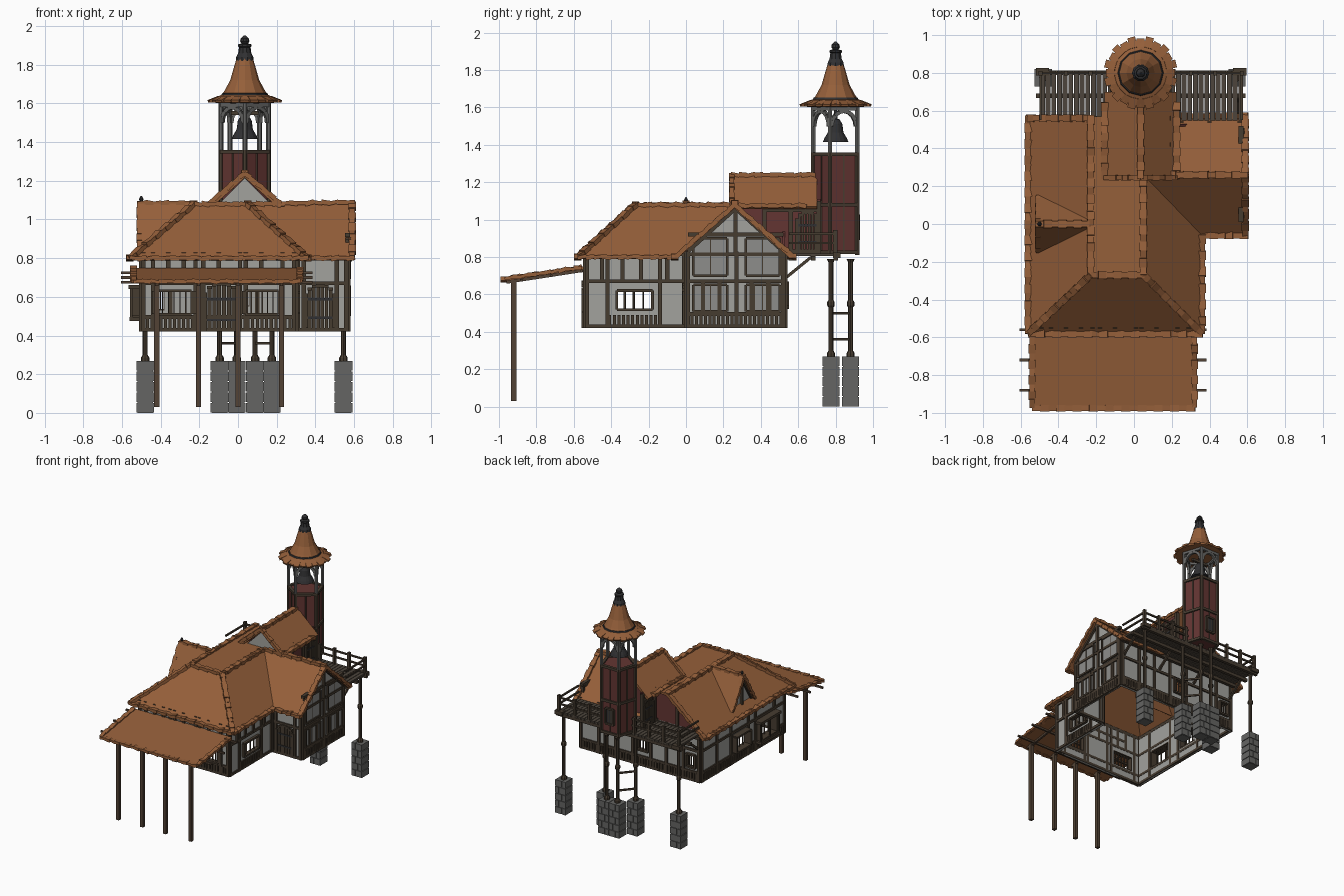
import bpy, bmesh, math, random
from mathutils import Vector, Matrix

if "Cube" in bpy.data.objects:
    bpy.data.objects.remove(bpy.data.objects["Cube"])
random.seed(4)

COL = {"roof tile": (.30, .115, .042), "plaster": (.36, .36, .34), "dark timber": (.062, .045, .030),
       "red boards": (.125, .036, .032), "pier stone": (.13, .13, .125), "iron": (.03, .03, .032),
       "deck wood": (.075, .060, .045), "window pane": (.27, .27, .26), "post wood": (.085, .055, .035)}
MATS = {}
for k, c in COL.items():
    MATS[k] = bpy.data.materials.new(k)
    MATS[k].diffuse_color = (*c, 1)
PARTS = {}

def P(name, mat):
    return PARTS.setdefault(name, (bmesh.new(), mat))[0]

def box(bm, x0, x1, y0, y1, z0, z1):
    m = Matrix.Translation(((x0+x1)/2, (y0+y1)/2, (z0+z1)/2)) @ Matrix.Diagonal((abs(x1-x0), abs(y1-y0), abs(z1-z0), 1))
    bmesh.ops.create_cube(bm, size=1, matrix=m)

def beam(bm, a, b, w, h):
    a, b = Vector(a), Vector(b)
    d = b - a
    m = Matrix.Translation((a+b)/2) @ d.to_track_quat('X', 'Z').to_matrix().to_4x4() @ Matrix.Diagonal((d.length, w, h, 1))
    bmesh.ops.create_cube(bm, size=1, matrix=m)

def slab(bm, pts, t):
    # flat plate with its top on pts (counter-clockwise from outside)
    pts = [Vector(p) for p in pts]
    n = (pts[1]-pts[0]).cross(pts[2]-pts[0]).normalized() * t
    top = [bm.verts.new(p) for p in pts]
    low = [bm.verts.new(p - n) for p in pts]
    bm.faces.new(top)
    bm.faces.new(low[::-1])
    for i in range(len(pts)):
        j = (i+1) % len(pts)
        bm.faces.new((top[i], low[i], low[j], top[j]))

def tiles(bm, a, b, w=.04, h=.025, step=.042):
    # row of uneven tiles along an eave, hip or ridge
    a, b = Vector(a), Vector(b)
    n = max(2, round((b-a).length/step))
    for i in range(n):
        s = Vector((0, 0, random.uniform(-.006, .006)))
        k = 1 if i % 2 else .8
        beam(bm, a.lerp(b, i/n)+s, a.lerp(b, (i+1.1)/n)-s, w*k, h*k)

def lathe(bm, prof, cx, cy, n, rot=0):
    rings = [[bm.verts.new((cx+r*math.cos(rot+math.tau*i/n), cy+r*math.sin(rot+math.tau*i/n), z)) for i in range(n)] for r, z in prof]
    for A, B in zip(rings, rings[1:]):
        for i in range(n):
            bm.faces.new((A[i], A[(i+1) % n], B[(i+1) % n], B[i]))
    bm.faces.new(rings[0][::-1])
    bm.faces.new(rings[-1])

# wall planes: axis, position, outward sign
def pbox(bm, W, u0, u1, z0, z1, o0, o1):
    ax, pos, s = W
    p, q = pos+s*o0, pos+s*o1
    box(bm, p, q, u0, u1, z0, z1) if ax == 'x' else box(bm, u0, u1, p, q, z0, z1)

def wall(W, u0, u1, z0, z1, holes=()):
    bm = P("plaster_walls", "plaster")
    us = sorted({u0, u1, *[h[0] for h in holes], *[h[1] for h in holes]})
    zs = sorted({z0, z1, *[h[2] for h in holes], *[h[3] for h in holes]})
    for a, b in zip(us, us[1:]):
        for c, d in zip(zs, zs[1:]):
            if not any(h[0] <= a < h[1] and h[2] <= c < h[3] for h in holes):
                pbox(bm, W, a, b, c, d, -.015, 0)

def frame(W, posts, rails, z0=.42, z1=.83):
    bm = P("timber_frame", "dark timber")
    for u in posts:
        pbox(bm, W, u-.011, u+.011, z0, z1, -.017, .012)
    for z in rails:
        pbox(bm, W, min(posts), max(posts), z-.01, z+.01, -.017, .010)

def slats(W, u0, u1, z0=.43, z1=.49):
    bm = P("lower_slats", "dark timber")
    n = round((u1-u0)/.024)
    for i in range(n):
        u = u0+(u1-u0)*(i+.5)/n
        pbox(bm, W, u-.008, u+.008, z0, z1, 0, .012)

def window(W, u0, u1, z0, z1, bars=3, pane=False, out=.014):
    bm = P("window_frames", "dark timber")
    for a, b, c, d in ((u0, u1, z0-.008, z0+.006), (u0, u1, z1-.006, z1+.008), (u0-.008, u0+.006, z0, z1), (u1-.006, u1+.008, z0, z1)):
        pbox(bm, W, a, b, c, d, -.015, out)
    for i in range(1, bars+1):
        u = u0+(u1-u0)*i/(bars+1)
        pbox(bm, W, u-.003, u+.003, z0, z1, -.004, .006)
    if pane:
        pbox(P("window_panes", "window pane"), W, u0, u1, z0, z1, 0, .004)

def door(W, u0, u1, z0, z1):
    bm = P("doors", "dark timber")
    c, r = (u0+u1)/2, (u1-u0)/2
    for i in range(6):    # planks stepped under an arched head
        u = u0+(u1-u0)*i/6
        t = (u+r/6-c)/r
        pbox(bm, W, u+.002, u+2*r/6-.002, z0, z1-r*.6*(1-math.sqrt(1-t*t)), 0, .010)
        pbox(bm, W, u, u+2*r/6, z1-r*.6*(1-math.sqrt(1-t*t)), z1+.016-r*.6*(1-math.sqrt(1-t*t)), 0, .018)
    for u in (u0-.008, u1+.008):
        pbox(bm, W, u-.009, u+.009, z0, z1-r*.5, 0, .018)
    for z in (.25, .7):
        pbox(P("door_hinges", "iron"), W, u0, u1, z0+(z1-z0)*z-.006, z0+(z1-z0)*z+.006, .009, .014)

FR, RI, WF, WR = ('y', -.54, -1), ('x', .30, 1), ('y', 0, -1), ('x', .57, 1)
BK, LE = ('y', .53, 1), ('x', -.5, -1)
RAILS = (.43, .495, .67, .815)

# house walls with open windows
hf = [(-.42, -.24, .51, .63), (.04, .21, .51, .63)]
hr = [(-.37, -.18, .52, .62)]
hb = [(-.46, -.38, .53, .63), (-.04, .06, .55, .66)]
hl = [(-.38, -.18, .50, .64), (-.05, .13, .52, .64)]
wall(FR, -.5, .3, .42, .83, hf); wall(RI, -.54, 0, .42, .83, hr)
wall(WF, .3, .57, .42, .83); wall(WR, 0, .53, .42, .83)
wall(BK, -.5, .57, .42, .83, hb); wall(LE, -.54, .53, .42, .83, hl)
frame(FR, (-.49, -.44, -.22, -.18, .01, .04, .23, .29), RAILS)
frame(FR, (-.36, -.28, -.1, .12), (.74,), .67)
frame(RI, (-.53, -.42, -.14, -.01), (.43, .67, .815))
frame(RI, (-.45, -.34, -.24, -.1), (.815,), .67)
frame(WF, (.31, .34, .51, .56), (.43, .67, .815))
frame(WR, (.01, .27, .52), RAILS + (.92,))
frame(WR, (.09, .18, .35, .44), (.67,), .49, .68)
frame(BK, (-.49, -.35, -.2, -.06, .1, .25, .4, .56), RAILS)
frame(LE, (-.53, -.4, -.16, -.07, .15, .33, .52), RAILS)
for W, a, b in ((FR, -.48, -.2), (FR, .04, .28), (RI, -.42, -.15), (WR, .02, .52), (BK, -.48, .55), (LE, -.52, .5)):
    slats(W, a, b)
for W, hs in ((FR, hf), (RI, hr), (BK, hb), (LE, hl)):
    for h in hs:
        window(W, *h, bars=5 if W is FR else 3, out=.05 if W is LE else .02)
for u in (.04, .32):
    window(WR, u, u+.18, .70, .90, 1, True)
    window(WR, u, u+.18, .51, .65, 3, True)
door(FR, -.16, -.01, .42, .66)
door(WF, .36, .49, .44, .65)
# shutters beside the front windows
for u in (-.445, -.235, .02, .215):
    pbox(P("shutters", "dark timber"), FR, u, u+.025, .51, .63, .01, .02)
# bay window on the left side
bay = P("bay_window", "dark timber")
box(bay, -.56, -.5, -.40, -.16, .475, .495)
box(bay, -.565, -.5, -.41, -.15, .64, .66)
for y in (-.395, -.28, -.165):
    box(bay, -.558, -.546, y-.006, y+.006, .49, .645)

# gable walls
gab = P("plaster_gables", "plaster")
slab(gab, [(.57, 0, .82), (.57, .53, .82), (.57, .265, 1.07)], .015)
slab(gab, [(-.13, .265, 1.05), (.2, .265, 1.05), (.035, .265, 1.215)], .015)
slab(gab, [(-.49, .12, .85), (-.49, -.12, .85), (-.49, 0, 1.07)], .012)
slab(P("red_back_gable", "red boards"), [(.3, .53, .82), (-.5, .53, .82), (-.24, .53, 1.07), (.04, .53, 1.07)], .015)
fr = P("timber_frame", "dark timber")
for a, b in (((.575, .01, .83), (.575, .265, 1.06)), ((.575, .52, .83), (.575, .265, 1.06)), ((.575, .265, .82), (.575, .265, 1.05)),
             ((-.495, .12, .86), (-.495, 0, 1.06)), ((-.495, -.12, .86), (-.495, 0, 1.06)), ((-.495, 0, .85), (-.495, 0, 1.06)),
             ((-.3, .535, .83), (-.3, .535, 1.0))):
    beam(fr, a, b, .022, .022)

# main roof: flat-topped hip, right wing, link and dormer roofs
rf, cap = P("roof_slopes", "roof tile"), P("roof_edge_tiles", "roof tile")
E, T = .80, 1.08
A, B, C, D = (-.56, -.58, E), (.36, -.58, E), (-.23, -.27, T), (.05, -.27, T)
slab(rf, [A, B, D, C], .015)
slab(rf, [A, C, (-.23, .57, T), (-.56, .57, E)], .015)
slab(rf, [B, (.36, -.06, E), (.05, .26, T), D], .015)
slab(rf, [C, D, (.05, .57, T), (-.23, .57, T)], .015)
slab(rf, [(.05, .26, T), (.34, -.06, E), (.6, -.06, E), (.6, .26, T)], .015)
slab(rf, [(.03, .26, T), (.6, .26, T), (.6, .57, E), (.03, .57, E)], .015)
for s in (-1, 1):
    x = .035+s*.19
    q = [(.035, .24, 1.24), (.035, .70, 1.24), (x, .70, 1.07), (x, .24, 1.07)]
    slab(rf, q if s < 0 else q[::-1], .018)
    tiles(cap, (x, .24, 1.075), (x, .64, 1.075))
    tiles(cap, (x, .245, 1.08), (.035, .245, 1.24), .03)
    q = [(-.23, 0, T), (-.52, 0, T), (-.52, s*.14, .84), (-.23, s*.14, .84)]
    slab(rf, q if s > 0 else q[::-1], .015)
    tiles(cap, (-.51, s*.14, .85), (-.51, 0, T+.005), .03)
for a, b in ((A, B), (A, (-.56, .57, E)), (B, (.36, -.06, E)), ((.36, -.06, E), (.6, -.06, E)), ((.2, .57, E), (.6, .57, E)),
             (A, C), (B, D), (C, D), (C, (-.23, .57, T)), (D, (.05, .24, T)), ((-.23, .56, T), (-.56, .56, E)),
             ((.05, .26, T), (.6, .26, T+.01)), ((.59, -.06, E), (.59, .26, T)), ((.59, .58, E), (.59, .26, T)),
             ((-.52, 0, T+.005), (-.24, 0, T+.005)), ((.035, .24, 1.24), (.035, .70, 1.24))):
    tiles(cap, a, b)
lathe(P("ridge_knob", "iron"), [(.006, 1.09), (.012, 1.105), (.004, 1.12)], -.5, 0, 6)

# front canopy on four posts
slab(P("canopy_roof", "roof tile"), [(-.54, -.975, .685), (.32, -.975, .685), (.32, -.55, .75), (-.54, -.55, .75)], .015)
for a, b in (((-.54, -.975, .68), (.32, -.975, .68)), ((-.54, -.97, .685), (-.54, -.56, .745)), ((.32, -.97, .685), (.32, -.56, .745))):
    tiles(P("canopy_edge_tiles", "roof tile"), a, b, .035, .022)
wd = P("canopy_frame", "post wood")
for y, z in ((-.88, .675), (-.72, .70), (-.56, .725)):
    beam(wd, (-.605, y, z), (.385, y, z), .014, .014)
for x in (-.42, -.205, 0, .225):
    box(wd, x-.013, x+.013, -.935, -.907, .03, .68)
    beam(wd, (x, -.96, .665), (x, -.55, .728), .016, .016)

# balcony deck, railing and braces
dk = P("deck_planks", "deck wood")
for i in range(36):
    x = -.5+i*.03
    box(dk, x+.002, x+.028, .54, .81, .805, .82)
tb = P("balcony_frame", "dark timber")
for y in (.56, .68, .80):
    box(tb, -.52, .59, y-.012, y+.012, .782, .806)
for z in (.875, .925):
    box(tb, -.5, .575, .793, .805, z-.006, z+.006)
    for x in (-.495, .57):
        box(tb, x-.006, x+.006, .55, .8, z-.006, z+.006)
for x in (-.495, -.36, -.23, -.1, .17, .3, .43, .57):
    box(tb, x-.010, x+.010, .787, .810, .80, .945)
for x in (-.48, -.13, .2, .545):
    beam(tb, (x, .535, .69), (x, .67, .80), .016, .016)
for x in (-.485, .56):
    box(tb, x-.035, x+.035, .785, .825, .795, .825)

# stone piers with turned posts
pr, po = P("stone_piers", "pier stone"), P("pier_posts", "dark timber")
for x, y in ((-.48, .775), (.545, .775), (-.095, .775), (.175, .775), (-.007, .88), (.088, .88)):
    box(pr, x-.040, x+.040, y-.040, y+.040, 0, .265)
    for k in range(5):
        z = k*.054
        f = x+(.012 if k % 2 else -.012)
        box(pr, x-.046, f-.002, y-.046, y+.046, z+.002, z+.051)
        box(pr, f+.002, x+.046, y-.046, y+.046, z+.002, z+.051)
    lathe(po, [(.022, .265), (.022, .285), (.013, .30), (.013, .53), (.020, .54), (.020, .56), (.013, .57), (.013, .77), (.022, .79)], x, y, 8)
for z in (.36, .5):
    beam(po, (-.095, .775, z), (-.007, .88, z), .01, .014)
    beam(po, (.175, .775, z), (.088, .88, z), .01, .014)

# red link building behind the house
red = P("link_walls", "red boards")
for x in (-.11, .165):
    box(red, x, x+.015, .3, .72, .815, 1.11)
LK, LL = ('x', .18, 1), ('x', -.11, -1)
for W in (LK, LL):
    frame(W, (.42, .56, .71), (.83, 1.05), .82, 1.1)
    door(W, .60, .70, .83, 1.03)

# five-sided tower with open belfry
CX, CY, R = .035, .81, .13
rot = -math.pi/2
lathe(P("tower_walls", "red boards"), [(R, .82), (R, 1.35)], CX, CY, 5, rot)
V = [Vector((CX+R*math.cos(rot+math.tau*i/5), CY+R*math.sin(rot+math.tau*i/5), 0)) for i in range(5)]
tt, bp = P("tower_trim", "dark timber"), P("belfry_posts", "pier stone")
up = lambda v, z: Vector((v.x, v.y, z))
for i in range(5):
    a, b = V[i], V[(i+1) % 5]
    lathe(tt, [(.013, .81), (.013, 1.36)], a.x, a.y, 6)
    lathe(bp, [(.013, 1.36), (.013, 1.61)], a.x, a.y, 6)
    for z in (.825, 1.08, 1.35):
        beam(tt, up(a, z), up(b, z), .022, .02)
    beam(bp, up(a, 1.595), up(b, 1.595), .02, .025)
    m = (a+b)/2
    beam(tt, up(m, .82), up(m, 1.35), .008, .008)
    arc = [up(m+(a-m)*math.cos(t*math.pi/8)*.9, 1.50+.08*math.sin(t*math.pi/8)) for t in range(9)]
    for p, q in zip(arc, arc[1:]):
        beam(bp, p, q, .018, .020)
TB = ('y', (V[2].y+V[3].y)/2, 1)
window(TB, CX-.035, CX+.035, .90, 1.02, 2, False, .016)
pbox(P("tower_window_pane", "iron"), TB, CX-.035, CX+.035, .90, 1.02, 0, .005)

# bell
lathe(P("bell", "iron"), [(.068, 1.415), (.060, 1.435), (.042, 1.465), (.036, 1.51), (.022, 1.535), (.008, 1.54), (.008, 1.60)], CX, .80, 16)
beam(P("bell_yoke", "dark timber"), (CX-.07, .80, 1.55), (CX+.07, .80, 1.55), .02, .02)

# flared tower roof, edge tiles and finial
lathe(P("tower_roof", "roof tile"), [(.10, 1.60), (.178, 1.605), (.178, 1.62), (.118, 1.645), (.105, 1.665), (.075, 1.72), (.055, 1.79), (.040, 1.84)], CX, .80, 12)
lathe(P("tower_roof_band", "iron"), [(.112, 1.632), (.124, 1.638), (.118, 1.652), (.10, 1.655)], CX, .80, 12)
et = P("tower_edge_tiles", "roof tile")
for i in range(24):
    t = math.tau*i/24
    d = Vector((math.cos(t), math.sin(t), 0))
    o = Vector((CX, .80, 1.632))
    beam(et, o+d*.135, o+d*(.192 if i % 2 else .180)-Vector((0, 0, .022)), .042, .014)
lathe(P("tower_finial", "iron"), [(.046, 1.82), (.044, 1.84), (.034, 1.86), (.030, 1.89), (.036, 1.895), (.034, 1.905), (.016, 1.91), (.024, 1.92), (.022, 1.935), (.004, 1.952)], CX, .80, 10)

for name, (bm, mat) in PARTS.items():
    bmesh.ops.recalc_face_normals(bm, faces=bm.faces[:])
    me = bpy.data.meshes.new(name)
    bm.to_mesh(me)
    bm.free()
    me.materials.append(MATS[mat])
    bpy.context.scene.collection.objects.link(bpy.data.objects.new(name, me))

for m in bpy.data.materials:
    if m.users and not m.is_grease_pencil:
        m.use_nodes = True
        m.node_tree.nodes["Principled BSDF"].inputs["Base Color"].default_value = m.diffuse_color
